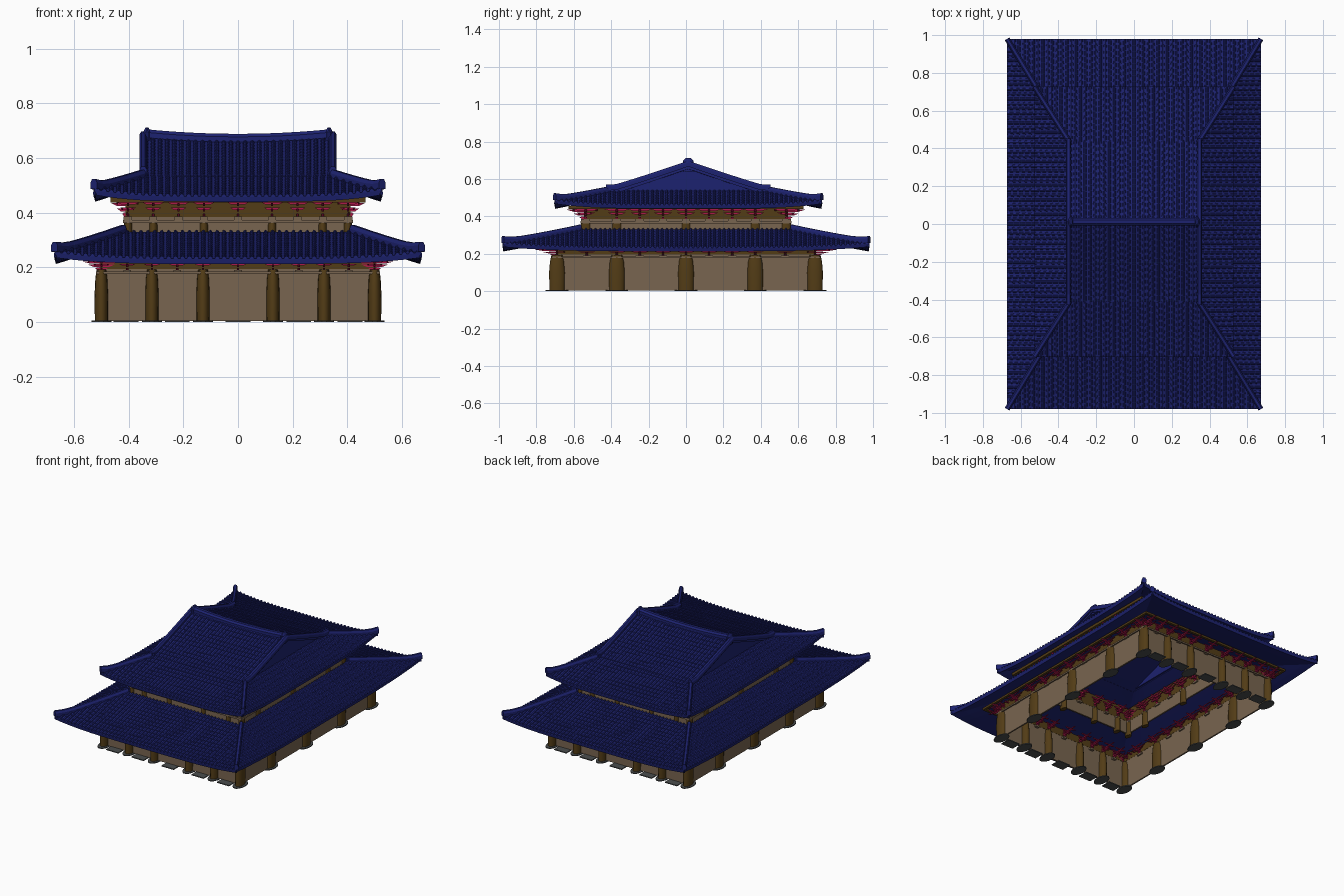
import bpy, bmesh, math
from mathutils import Vector

if "Cube" in bpy.data.objects:
    bpy.data.objects.remove(bpy.data.objects["Cube"])


def mat(name, rgb):
    m = bpy.data.materials.new(name)
    m.diffuse_color = (*rgb, 1)
    m.use_nodes = True
    m.node_tree.nodes["Principled BSDF"].inputs["Base Color"].default_value = m.diffuse_color
    return m


BLUE = mat("roof_blue", (0.012, 0.016, 0.16))
RED = mat("bracket_red", (0.42, 0.01, 0.07))
WOOD = mat("column_brown", (0.085, 0.045, 0.008))
TAN = mat("wall_tan", (0.19, 0.13, 0.08))
STONE = mat("stone_grey", (0.07, 0.075, 0.075))


def finish(bm, name, material, smooth=False):
    me = bpy.data.meshes.new(name)
    bm.to_mesh(me)
    bm.free()
    ob = bpy.data.objects.new(name, me)
    bpy.context.collection.objects.link(ob)
    me.materials.append(material)
    if smooth:
        bpy.context.view_layer.objects.active = ob
        ob.select_set(True)
        bpy.ops.object.shade_smooth_by_angle(angle=math.radians(40))
        ob.select_set(False)
    return ob


def loft(bm, rings, closed=True, cap0=True, cap1=True):
    vs = [[bm.verts.new(p) for p in r] for r in rings]
    n = len(rings[0])
    for r, s in zip(vs, vs[1:]):
        for i in range(n if closed else n - 1):
            j = (i + 1) % n
            bm.faces.new((r[i], r[j], s[j], s[i]))
    if cap0:
        bm.faces.new(vs[0][::-1])
    if cap1:
        bm.faces.new(vs[-1])


def box(bm, x0, x1, y0, y1, z0, z1):
    loft(bm, [[(x0, y0, z), (x1, y0, z), (x1, y1, z), (x0, y1, z)] for z in (z0, z1)])


def frame(bm, hx, hy, t, z0, z1):
    for s in (-1, 1):
        box(bm, -hx - t, hx + t, s * hy - t, s * hy + t, z0, z1)
        box(bm, s * hx - t, s * hx + t, -hy, hy, z0, z1)


def ellipse_post(bm, x, y, levels):
    loft(bm, [[(x + rx * math.cos(k * math.tau / 14), y + ry * math.sin(k * math.tau / 14), z)
               for k in range(14)] for z, rx, ry in levels])


def world(k, a, d, z, dy=0):
    # side k: 0 front, 1 right, 2 back, 3 left; a runs along it, d is the distance outward
    x, y = ((a, -d), (d, a), (-a, d), (-d, -a))[k]
    return Vector((x, y + dy, z))


def sweep(bm, pts, w, h):
    # ridge with a rounded-top section
    rings = []
    for i, p in enumerate(pts):
        t = pts[min(i + 1, len(pts) - 1)] - pts[max(i - 1, 0)]
        n = Vector((t.y, -t.x, 0)).normalized()
        rings.append([p + n * w * u + Vector((0, 0, h * v)) for u, v in
                      ((1, -.4), (1, .5), (.5, 1), (-.5, 1), (-1, .5), (-1, -.4))])
    loft(bm, rings)


def roof_side(sheet, ribs, k, w0, w1, d0, d1, height, dy=0, pitch=.0255, tile=.032):
    W = lambda t: w0 + (w1 - w0) * t
    D = lambda t: d0 + (d1 - d0) * t
    # under-sheet
    na, nt = 24, 6
    g = [[sheet.verts.new(world(k, W(j / nt) * (2 * i / na - 1), D(j / nt),
                                height(abs(2 * i / na - 1), j / nt), dy))
          for j in range(nt + 1)] for i in range(na + 1)]
    for i in range(na):
        for j in range(nt):
            sheet.faces.new((g[i][j], g[i + 1][j], g[i + 1][j + 1], g[i][j + 1]))
    # rows of overlapping round tiles, clipped at the hips
    n = round(2 * w0 / pitch)
    for i in range(n):
        a = -w0 + (i + .5) * 2 * w0 / n
        tm = 1 if w0 - w1 < 1e-6 else min(1, (w0 - abs(a)) / (w0 - w1))
        segs = max(1, round(tm * abs(d0 - d1) / tile))
        rings = []
        for s in range(segs):
            for f, r in ((0, .0095), (1, .0075)):
                t = tm * (s + f) / segs
                z = height(min(1, abs(a) / W(t)), t)
                rings.append([world(k, a + r * math.cos(q * math.pi / 4), D(t),
                                    z - .002 + 1.2 * r * math.sin(q * math.pi / 4), dy)
                              for q in range(5)])
        loft(ribs, rings, closed=False)


def hips(bm, x0, y0, x1, y1, height, w, h, dy):
    for sx in (-1, 1):
        for sy in (-1, 1):
            pts = []
            for i in range(9):
                t = i / 8
                up = .012 * max(0, 1 - t * 6)
                pts.append(Vector((sx * (x0 + (x1 - x0) * t), sy * (y0 + (y1 - y0) * t) + dy,
                                   height(1, t) + up)))
            sweep(bm, pts, w, h)


# ---- roofs
low_h = lambda u, t: .232 + .098 * t ** 1.15 + .024 * u ** 4 * (1 - t)
up_h = lambda u, t: .460 + .075 * t ** 1.15 + .026 * u ** 4 * (1 - t)
main_h = lambda u, t: .535 + .128 * t ** 1.08 + .012 * u * u * t
DY = .012
for name, x0, y0, x1, y1, h, dy in (("lower", .672, .98, .42, .565, low_h, 0),
                                    ("upper", .528, .715, .34, .42, up_h, DY)):
    sheet, ribs, ridge = bmesh.new(), bmesh.new(), bmesh.new()
    for k in range(4):
        e = (x0, x1, y0, y1) if k % 2 == 0 else (y0, y1, x0, x1)
        roof_side(sheet, ribs, k, *e, h, dy)
    hips(ridge, x0, y0, x1, y1, h, .014, .026, dy)
    if name == "upper":
        for k in (0, 2):
            roof_side(sheet, ribs, k, .35, .35, .425, 0, main_h, DY)
            # verge ridges down the gable edges
            for s in (-1, 1):
                pts = [world(k, s * .347, .44 * (1 - i / 8),
                             main_h(1, i / 8) + .012 * (i == 0), DY) for i in range(9)]
                sweep(ridge, pts, .014, .022)
        # main ridge, sagging in the middle
        sweep(ridge, [Vector((x * .34 / 6, DY, .667 + .017 * (x / 6) ** 2)) for x in range(-6, 7)],
              .02, .022)
        for s in (-1, 1):
            ellipse_post(ridge, s * .333, DY, [(.64, .014, .03), (.695, .014, .03), (.712, .006, .014)])
        # gable walls
        gable = bmesh.new()
        for s in (-1, 1):
            loft(gable, [[(x, -.42 + DY, .525), (x, .42 + DY, .525), (x, DY, .665)]
                         for x in (s * .325, s * .335)])
        finish(gable, "gable_wall", BLUE)
    sh = finish(sheet, name + "_roof_sheet", BLUE)
    so = sh.modifiers.new("thickness", 'SOLIDIFY')
    so.thickness, so.offset = .02, -1
    finish(ribs, name + "_roof_tiles", BLUE, True)
    finish(ridge, name + "_roof_ridges", BLUE)

# ---- walls and beams
walls, beams = bmesh.new(), bmesh.new()
frame(walls, .5, .69, .005, .004, .195)
frame(walls, .405, .54, .005, .30, .385)
frame(walls, .515, .715, .004, .176, .186)
frame(walls, .417, .56, .004, .362, .374)
finish(walls, "walls", TAN)
frame(beams, .5, .69, .006, .195, .245)
frame(beams, .405, .54, .006, .385, .475)
frame(beams, .56, .785, .008, .224, .238)
frame(beams, .458, .62, .008, .438, .456)
finish(beams, "eave_beams", WOOD)

# ---- columns and stones
cols, stones = bmesh.new(), bmesh.new()


def perimeter(xs, ys):
    X, Y = xs[-1], ys[-1]
    full = lambda v: sorted({s * q for q in v for s in (-1, 1)})
    return [(x, s * Y) for x in full(xs) for s in (-1, 1)] + \
           [(s * X, y) for y in full(ys[:-1]) for s in (-1, 1)]


for x, y in perimeter((.128, .315, .5), (0, .37, .69)):
    ellipse_post(cols, x, y, [(0.005, .024, .041), (.1, .025, .043), (.16, .022, .038), (.192, .018, .03)])
    ellipse_post(stones, x, y, [(0, .037, .062), (.006, .037, .062)])
for x, y in perimeter((.125, .31, .402), (0, .37, .535)):
    ellipse_post(cols, x, y, [(.28, .016, .027), (.355, .016, .027), (.385, .012, .02)])
for x in (-.41, -.222, 0, .222, .41):
    for s in (-1, 1):
        box(stones, x - .045, x + .045, s * .71 - .035, s * .71 + .035, 0, .006)
finish(cols, "columns", WOOD, True)
finish(stones, "base_stones", STONE)

# ---- bracket clusters
red, blocks = bmesh.new(), bmesh.new()


def arm(k, a, d, z, h, reach, half, along):
    # bar with undercut ends, along the wall or across it
    rings = []
    for s in (-half, half):
        prof = [(-reach * .6, z), (reach * .6, z), (reach, z + h), (-reach, z + h)]
        rings.append([world(k, a + u, d + s, v) if along else world(k, a + s, d + u, v)
                      for u, v in prof])
    loft(red, rings)


def cluster(k, a, d, z, step, scale):
    st = (1, 1.65) if k % 2 == 0 else (1.65, 1)       # plan is stretched in y
    for i in range(3):
        r = (.022 + .024 * i) * scale
        arm(k, a, d, z + i * step, step * .6, r * st[1], .004 * st[0], False)
        for off in range(-i, i + 1, 1):
            arm(k, a, d + off * .022 * scale * st[1], z + (i + .3) * step, step * .45,
                (.018 + .011 * i) * st[0], .003 * st[1], True)
    b = world(k, a, d, z)
    box(blocks, b.x - .014, b.x + .014, b.y - .022, b.y + .022, z - .012, z)


for k in range(4):
    fx = k % 2 == 0
    low = (0, .128, .222, .315, .405, .5) if fx else (0, .123, .247, .37, .53, .69)
    upp = (0, .125, .218, .31, .402) if fx else (0, .123, .247, .37, .535)
    for v in sorted({s * q for q in low for s in (-1, 1)}):
        cluster(k, v, .69 if fx else .5, .19, .0125, 1.05)
    for v in sorted({s * q for q in upp for s in (-1, 1)}):
        cluster(k, v, .54 if fx else .405, .386, .019, .85)
bmesh.ops.recalc_face_normals(red, faces=red.faces[:])
finish(red, "red_brackets", RED)
finish(blocks, "bracket_blocks", TAN)
